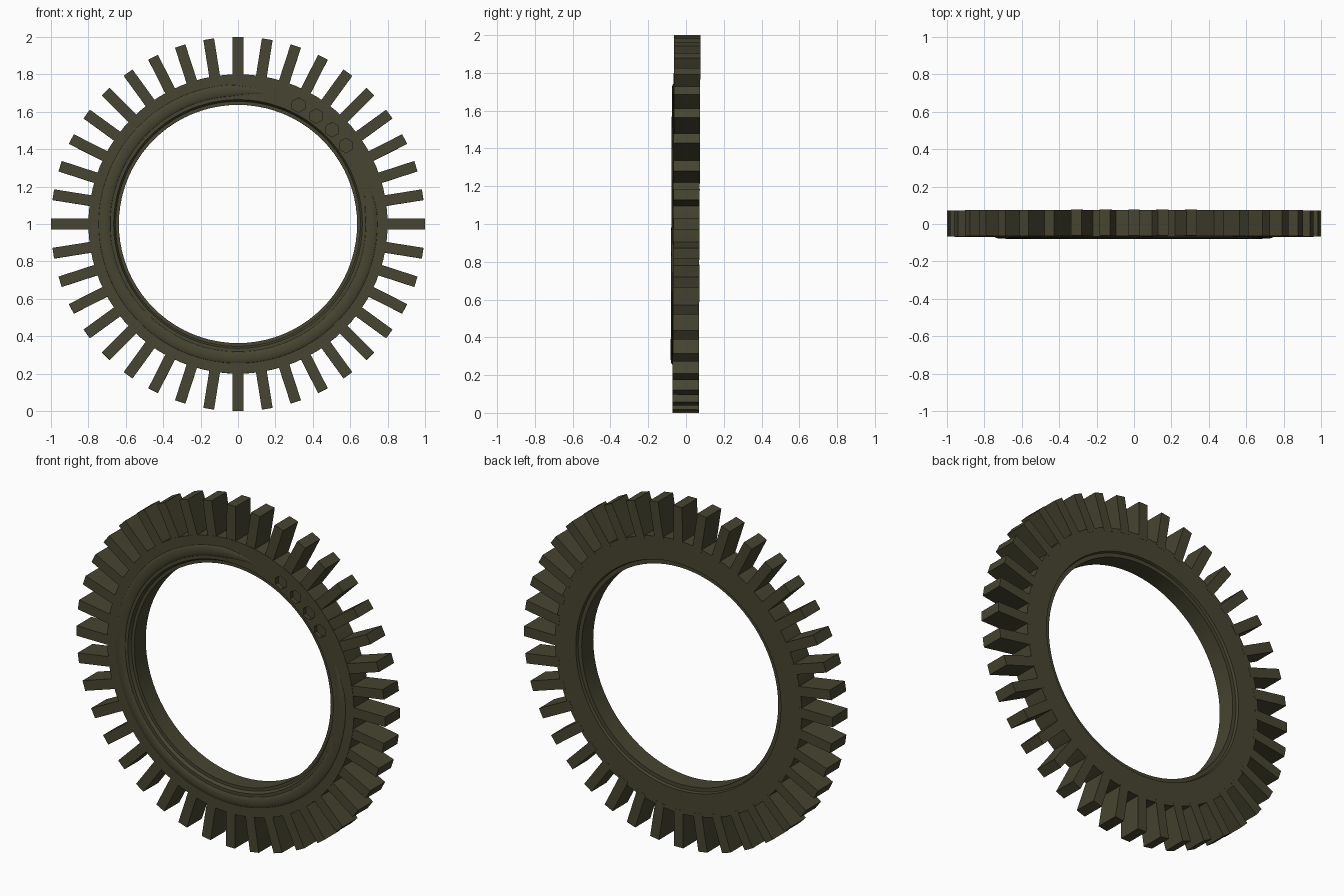
import bpy, bmesh, math
from mathutils import Matrix, Vector

if "Cube" in bpy.data.objects:
    bpy.data.objects.remove(bpy.data.objects["Cube"])

olive = bpy.data.materials.new("dark_olive")
olive.diffuse_color = (0.062, 0.059, 0.030, 1)
olive.use_nodes = True
olive.node_tree.nodes["Principled BSDF"].inputs["Base Color"].default_value = olive.diffuse_color

# the whole wheel leans back very slightly and stands on z = 0
PLACE = Matrix.Translation((0, 0.001, 1)) @ Matrix.Rotation(-0.0045, 4, 'X')


def finish(bm, name, smooth=False):
    bmesh.ops.recalc_face_normals(bm, faces=bm.faces)
    bm.transform(PLACE)
    mesh = bpy.data.meshes.new(name)
    bm.to_mesh(mesh)
    bm.free()
    mesh.materials.append(olive)
    ob = bpy.data.objects.new(name, mesh)
    bpy.context.collection.objects.link(ob)
    if smooth:
        bpy.ops.object.select_all(action='DESELECT')
        ob.select_set(True)
        bpy.context.view_layer.objects.active = ob
        bpy.ops.object.shade_smooth_by_angle(angle=math.radians(30))
    return ob


def polar(r, a, y):
    return Vector((r * math.cos(a), y, r * math.sin(a)))


# ring body: stepped profile (radius, y) swept around the axle
profile = [(0.80, -0.07), (0.80, 0.07), (0.665, 0.07), (0.66, 0.055),
           (0.637, 0.055), (0.637, -0.052), (0.655, -0.052), (0.665, -0.07)]
N = 80
bm = bmesh.new()
loops = [[bm.verts.new(polar(r, math.tau * i / N, y)) for r, y in profile]
         for i in range(N)]
for i in range(N):
    a, b = loops[i], loops[(i + 1) % N]
    for j in range(len(profile)):
        k = (j + 1) % len(profile)
        bm.faces.new((a[j], a[k], b[k], b[j]))
ring = finish(bm, "ring_body", True)

# four hexagonal sockets cut into the front face
bm = bmesh.new()
for deg in (63, 54, 45, 36):
    a = math.radians(deg)
    m = (Matrix.Translation(polar(0.713, a, -0.07))
         @ Matrix.Rotation(math.radians(90), 4, 'X'))
    bmesh.ops.create_cone(bm, cap_ends=True, segments=6, radius1=0.039,
                          radius2=0.039, depth=0.05, matrix=m)
cutter = finish(bm, "socket_cutter")
cutter.hide_render = True
cutter.hide_set(True)
mod = ring.modifiers.new("sockets", 'BOOLEAN')
mod.operation = 'DIFFERENCE'
mod.solver = 'EXACT'
mod.object = cutter

# rounded ridge on the front, tapering out on both sides of the sockets
bm = bmesh.new()
start, end, steps, arc = math.radians(74), math.radians(385), 110, 8
rows = []
for i in range(steps + 1):
    t = i / steps
    a = start + (end - start) * t
    s = max(0.04, min(1, min(t, 1 - t) / 0.06))
    rows.append([bm.verts.new(polar(
        0.714 + 0.032 * s * math.cos(math.pi * j / arc), a,
        -0.068 - 0.011 * s * math.sin(math.pi * j / arc)))
        for j in range(arc + 1)])
for a, b in zip(rows, rows[1:]):
    for j in range(arc + 1):
        k = (j + 1) % (arc + 1)
        bm.faces.new((a[j], a[k], b[k], b[j]))
bm.faces.new(rows[0])
bm.faces.new(rows[-1])
finish(bm, "front_ridge", True)

# forty straight teeth
bm = bmesh.new()
for i in range(40):
    m = (Matrix.Rotation(-math.tau * i / 40, 4, 'Y')
         @ Matrix.Translation((0.89, 0.0015, 0))
         @ Matrix.Diagonal((0.22, 0.139, 0.058, 1)))
    bmesh.ops.create_cube(bm, size=1, matrix=m)
finish(bm, "teeth")
